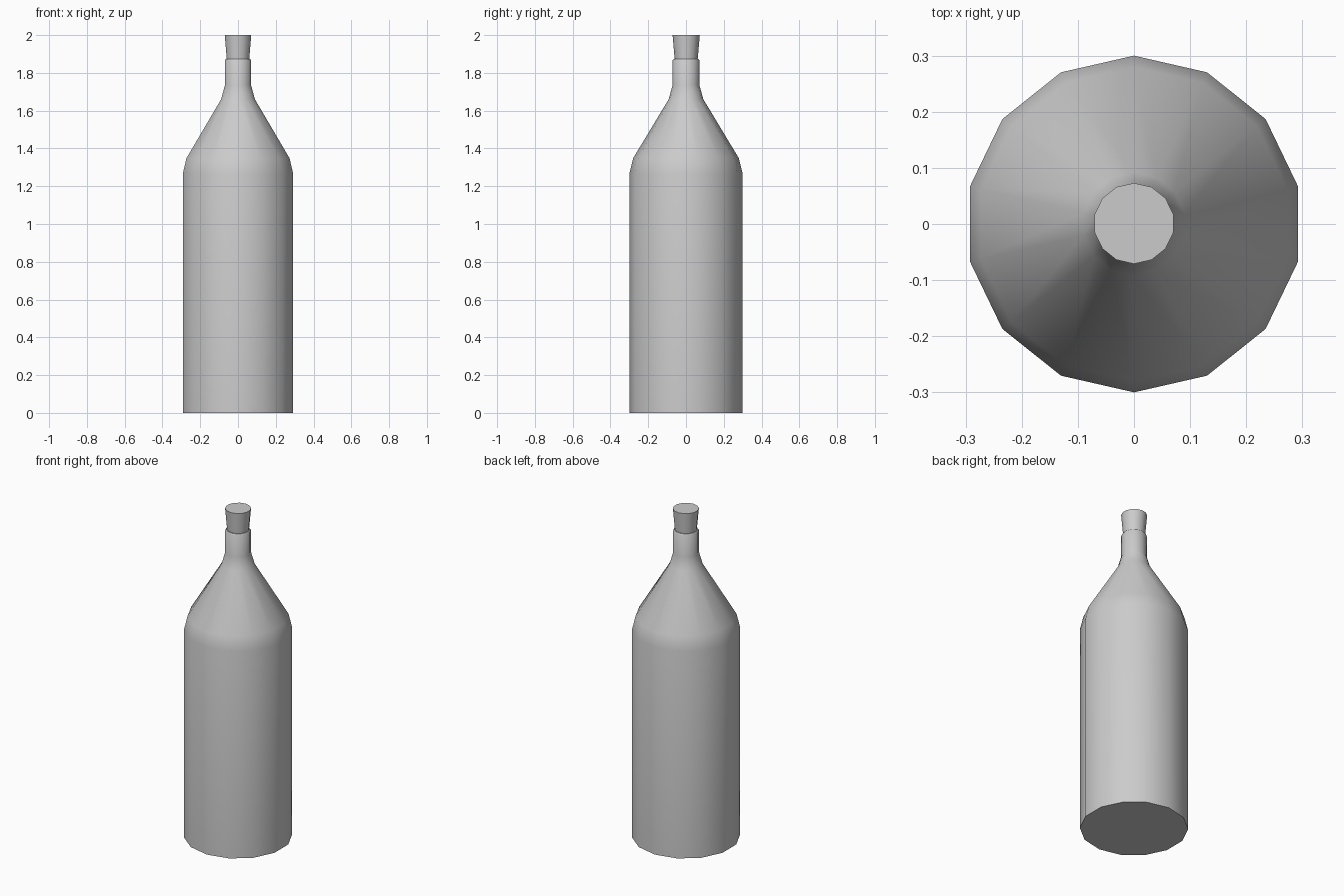
import bpy, bmesh, math

if "Cube" in bpy.data.objects:
    bpy.data.objects.remove(bpy.data.objects["Cube"])

SIDES = 14


def lathe(name, profile, y=0.0):
    """Revolve (radius, z) points around z and cap both ends."""
    bm = bmesh.new()
    rings = []
    for r, z in profile:
        rings.append([bm.verts.new((r * math.sin(math.tau * i / SIDES),
                                    y + r * math.cos(math.tau * i / SIDES), z))
                      for i in range(SIDES)])
    for a, b in zip(rings, rings[1:]):
        for i in range(SIDES):
            j = (i + 1) % SIDES
            bm.faces.new((a[i], a[j], b[j], b[i]))
    bm.faces.new(rings[0])
    bm.faces.new(rings[-1])
    bmesh.ops.recalc_face_normals(bm, faces=bm.faces)
    mesh = bpy.data.meshes.new(name)
    bm.to_mesh(mesh)
    bm.free()
    obj = bpy.data.objects.new(name, mesh)
    bpy.context.collection.objects.link(obj)
    bpy.ops.object.select_all(action='DESELECT')
    obj.select_set(True)
    bpy.context.view_layer.objects.active = obj
    bpy.ops.object.shade_smooth_by_angle(angle=math.radians(40))
    return obj


# Bottle body: straight wall, sloped shoulder, narrow neck and lip
lathe("bottle", [(0.30, 0.0), (0.30, 1.265), (0.28, 1.348), (0.092, 1.66),
                 (0.071, 1.735), (0.071, 1.866), (0.066, 1.873)])

# Tapered stopper pushed into the neck
lathe("stopper", [(0.055, 1.80), (0.061, 1.873), (0.072, 2.0)], y=0.001)
